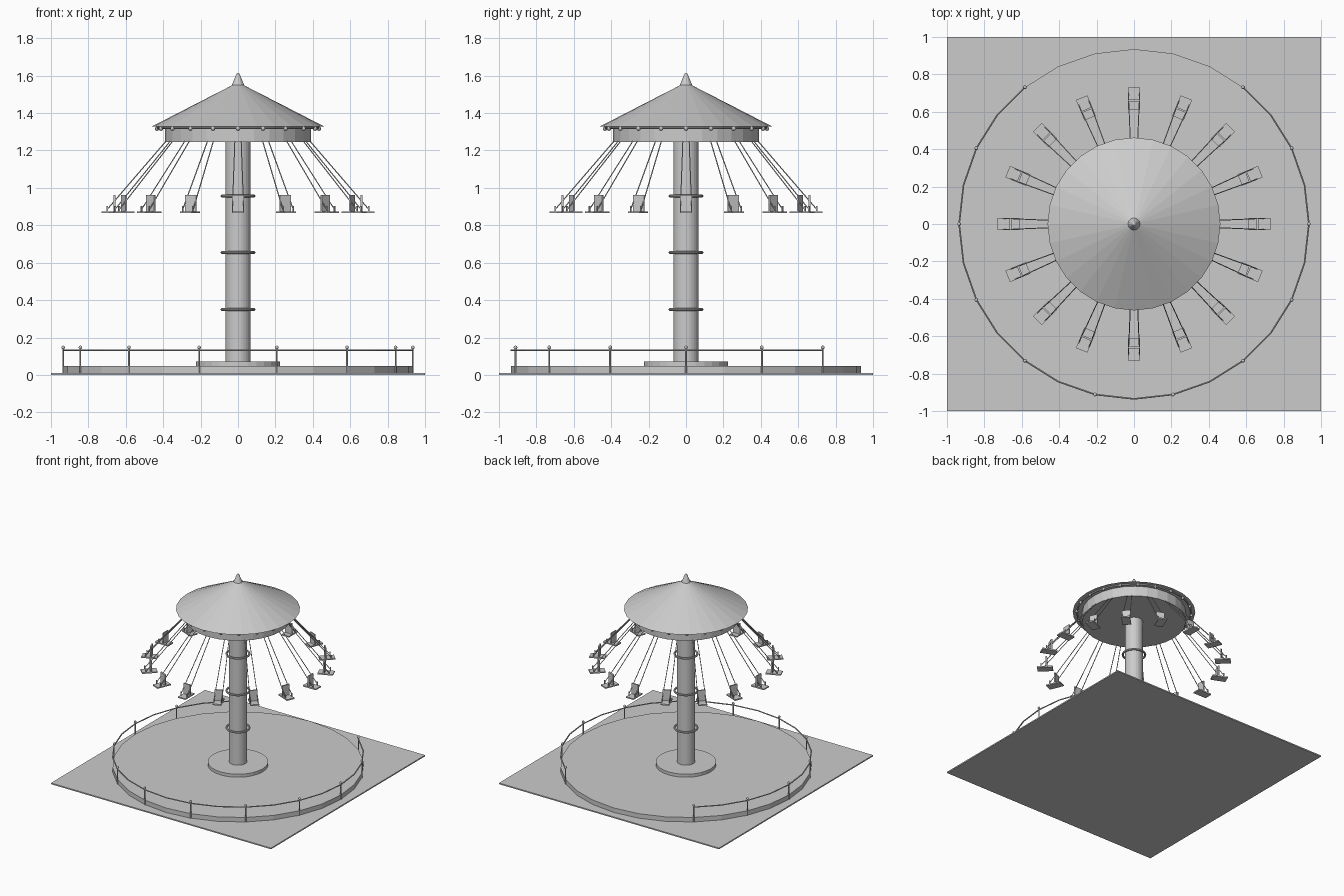
import bpy, bmesh
from math import sin, cos, pi, tau
from mathutils import Vector, Matrix

cube = bpy.data.objects.get("Cube")
if cube:
    bpy.data.objects.remove(cube, do_unlink=True)

mat = bpy.data.materials.new("plain grey")
mat.use_nodes = True
GREY = (0.6, 0.6, 0.6, 1)
mat.diffuse_color = GREY
mat.node_tree.nodes["Principled BSDF"].inputs["Base Color"].default_value = GREY


def finish(name, bm):
    bmesh.ops.recalc_face_normals(bm, faces=bm.faces)
    mesh = bpy.data.meshes.new(name)
    bm.to_mesh(mesh)
    bm.free()
    mesh.materials.append(mat)
    ob = bpy.data.objects.new(name, mesh)
    bpy.context.collection.objects.link(ob)
    return ob


def polar(r, a, z):
    return Vector((r * cos(a), r * sin(a), z))


def box(bm, center, size, spin=0):
    m = Matrix.Rotation(spin, 4, 'Z') @ Matrix.Translation(center) @ Matrix.Diagonal((*size, 1))
    bmesh.ops.create_cube(bm, size=1, matrix=m)


def rod(bm, a, b, r, sides=6):
    d = b - a
    m = Matrix.Translation((a + b) / 2) @ d.to_track_quat('Z', 'Y').to_matrix().to_4x4()
    bmesh.ops.create_cone(bm, cap_ends=True, segments=sides, radius1=r, radius2=r, depth=d.length, matrix=m)


def ball(bm, p, r):
    bmesh.ops.create_uvsphere(bm, u_segments=10, v_segments=6, radius=r, matrix=Matrix.Translation(p))


def frustum(name, r1, r2, z1, z2, sides):
    bm = bmesh.new()
    bmesh.ops.create_cone(bm, cap_ends=True, segments=sides, radius1=r1, radius2=r2, depth=z2 - z1,
                          matrix=Matrix.Translation((0, 0, (z1 + z2) / 2)))
    return finish(name, bm)


def ring(name, major, minor, z):
    bm = bmesh.new()
    loops = [[bm.verts.new(polar(major + minor * cos(t * tau / 8), s * tau / 28, z + minor * sin(t * tau / 8)))
              for t in range(8)] for s in range(28)]
    for s in range(28):
        p, q = loops[s], loops[(s + 1) % 28]
        for t in range(8):
            u = (t + 1) % 8
            bm.faces.new((p[t], q[t], q[u], p[u]))
    return finish(name, bm)


# Ground, platform and central column
bm = bmesh.new()
box(bm, (0, 0, 0.005), (2, 2, 0.01))
finish("ground_plate", bm)
frustum("platform", 0.935, 0.935, 0.01, 0.047, 28)
frustum("column_base", 0.225, 0.225, 0.047, 0.072, 28)
column = frustum("column", 0.067, 0.067, 0.07, 1.25, 28)
for i, z in enumerate((0.35, 0.655, 0.957)):
    ring(f"column_collar_{i + 1}", 0.085, 0.008, z)

# Canopy with drum, rim ring, bulbs and finial
frustum("canopy_drum", 0.39, 0.39, 1.245, 1.328, 28)
frustum("canopy_roof", 0.462, 0.0, 1.328, 1.565, 28)
ring("canopy_rim", 0.43, 0.006, 1.322)
frustum("finial", 0.033, 0.009, 1.55, 1.608, 12)
bm = bmesh.new()
ball(bm, (0, 0, 1.605), 0.01)
finish("finial_tip", bm)
bm = bmesh.new()
for i in range(20):
    ball(bm, polar(0.433, i * tau / 20, 1.317), 0.012)
finish("rim_bulbs", bm)

# Swings: chains fan outward to seats with a back and two arm posts
seats, chains = bmesh.new(), bmesh.new()
for i in range(16):
    a = i * tau / 16
    turn = Matrix.Rotation(a, 3, 'Z')
    box(seats, (0.672, 0, 0.87), (0.118, 0.066, 0.01), a)
    box(seats, (0.66, 0, 0.918), (0.01, 0.062, 0.088), a)
    for side in (-1, 1):
        box(seats, (0.7, side * 0.029, 0.888), (0.008, 0.006, 0.03), a)
        rod(chains, turn @ Vector((0.385, side * 0.017, 1.25)),
            turn @ Vector((0.695, side * 0.03, 0.89)), 0.003)
finish("swing_seats", seats)
finish("swing_chains", chains)

# Fence with an open entrance at the back
posts, rails = bmesh.new(), bmesh.new()
step = tau / 14
for i in range(5, 17):
    a = i * step
    rod(posts, polar(0.935, a, 0.01), polar(0.935, a, 0.145), 0.005)
    ball(posts, polar(0.935, a, 0.147), 0.01)
for k in range(10, 32):
    rod(rails, polar(0.935, k * step / 2, 0.132), polar(0.935, (k + 1) * step / 2, 0.132), 0.005)
finish("fence_posts", posts)
finish("fence_rail", rails)
